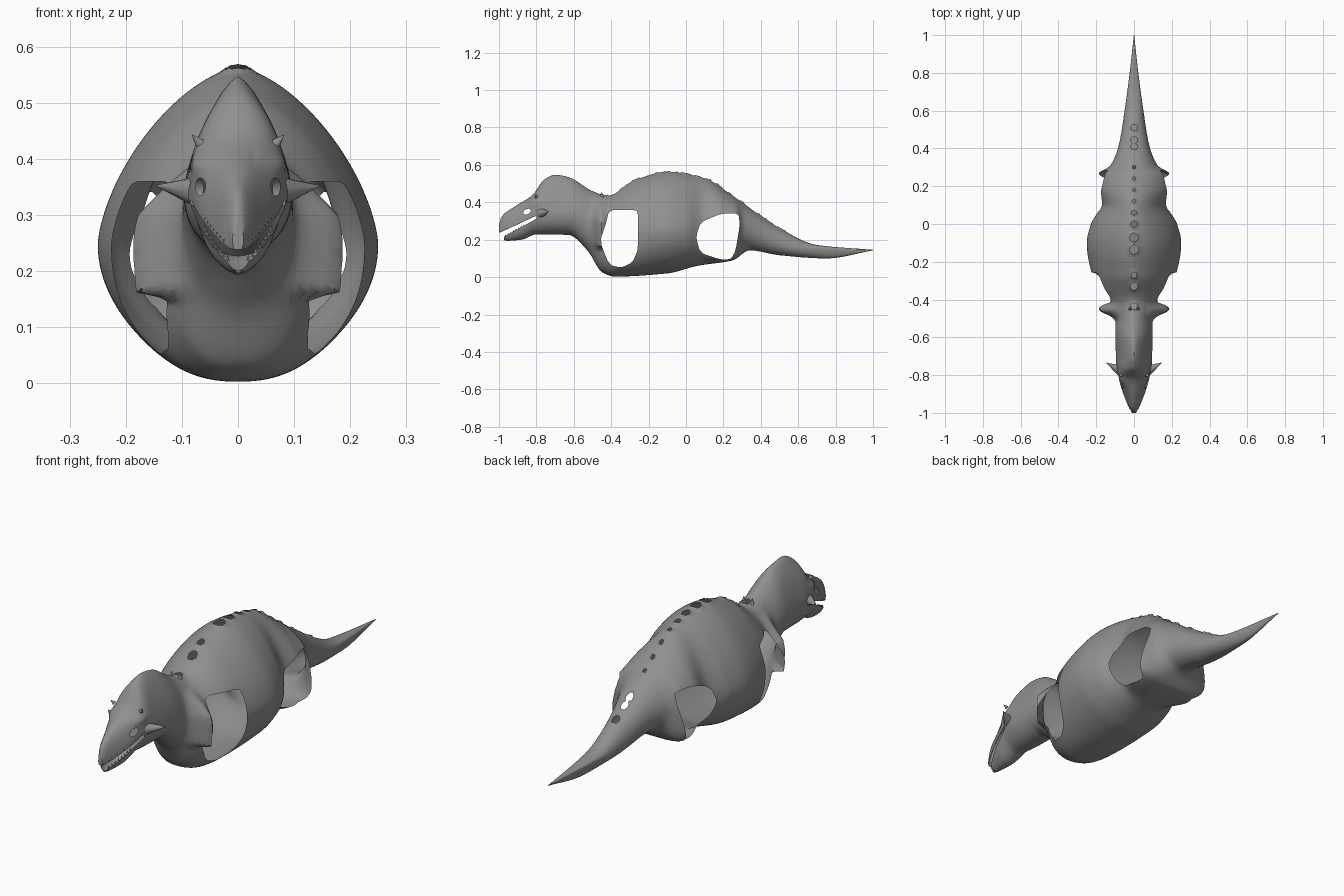
import bpy, bmesh, math
from mathutils import Vector, Matrix
from mathutils.geometry import intersect_point_line

if "Cube" in bpy.data.objects:
    bpy.data.objects.remove(bpy.data.objects["Cube"])

# profile curves along the length (y, value)
TOP = [(-1, .28), (-.985, .325), (-.92, .375), (-.82, .44), (-.76, .52), (-.7, .547),
       (-.63, .535), (-.5, .46), (-.42, .435), (-.27, .52), (-.1, .563), (.1, .528),
       (.26, .427), (.5, .262), (.7, .172), (1, .146)]
BOTTOM = [(-1, .235), (-.96, .194), (-.88, .2), (-.8, .228), (-.63, .226), (-.525, .14),
          (-.45, .027), (-.38, .003), (-.1, .02), (.06, .06), (.25, .09), (.34, .143),
          (.5, .117), (.75, .1), (1, .143)]
WIDTH = [(-1, .01), (-.96, .032), (-.82, .08), (-.72, .096), (-.52, .098), (-.45, .13),
         (-.34, .2), (-.1, .25), (0, .228), (.1, .178), (.19, .2), (.26, .195),
         (.31, .125), (.42, .08), (.6, .05), (.8, .023), (1, .001)]
WIDEST_Z = [(-1, .255), (-.92, .265), (-.8, .335), (-.6, .335), (-.42, .245), (.3, .25),
            (.6, .155), (1, .1445)]
ROUND_UP = [(-1, 2), (-.82, 2), (-.7, 1.4), (-.5, 1.65), (-.1, 1.55), (.2, 1.6), (.4, 2), (1, 2)]
ROUND_LOW = [(-1, 2), (-.56, 2), (-.45, 2.5), (-.1, 1.95), (.08, 2.1), (.26, 4.5), (.34, 2), (1, 2)]


def curve(pts, y):
    """Smooth curve through the points without overshoot."""
    i = max(k for k in range(len(pts) - 1) if pts[k][0] <= y + 1e-9 or k == 0)

    def sl(k):
        return (pts[k + 1][1] - pts[k][1]) / (pts[k + 1][0] - pts[k][0])

    def tangent(k):
        if k == 0 or k == len(pts) - 1:
            return sl(min(k, len(pts) - 2))
        a, b = sl(k - 1), sl(k)
        return 2 * a * b / (a + b) if a * b > 0 else 0
    h = pts[i + 1][0] - pts[i][0]
    t = (y - pts[i][0]) / h
    return ((2*t**3 - 3*t*t + 1) * pts[i][1] + (t**3 - 2*t*t + t) * h * tangent(i)
            + (3*t*t - 2*t**3) * pts[i + 1][1] + (t**3 - t*t) * h * tangent(i + 1))


def station(y):
    return [curve(c, y) for c in (TOP, BOTTOM, WIDTH, WIDEST_Z, ROUND_UP, ROUND_LOW)]


def side_x(y, z):
    """Half width of the shell at a height."""
    zt, zb, w, zm, nu, nl = station(y)
    h, n = (zt - zm, nu) if z > zm else (zm - zb, nl)
    return w * max(0, 1 - abs((z - zm) / h) ** n) ** (1 / n)


def swell(x, y, z):
    """Shoulder flare in front of the arm opening, and brow swelling."""
    zf = min(1, max(0, (z - .15) / .012)) * min(1, max(0, (.40 - z) / .1))
    flare = .058 * math.exp(-((y + .455) / .03) ** 2) * zf
    brow = .012 * math.exp(-((y + .82) / .035) ** 2 - ((z - .395) / .02) ** 2)
    return x + math.copysign(flare + brow, x) if abs(x) > .03 else x


def ring(y, count):
    """Evenly spaced egg-shaped section, starting at the ridge."""
    zt, zb, w, zm, nu, nl = station(y)
    pts = []
    for k in range(401):
        a = 2 * math.pi * k / 400
        s, c = math.sin(a), math.cos(a)
        n, h = (nu, zt - zm) if c > 0 else (nl, zm - zb)
        pts.append(Vector((math.copysign(abs(s) ** (2 / n) * w, s), y,
                           zm + math.copysign(abs(c) ** (2 / n) * h, c))))
    d = [0]
    for p, q in zip(pts, pts[1:]):
        d.append(d[-1] + (q - p).length)
    out, j = [], 0
    for k in range(count):
        t = d[-1] * k / count
        while d[j + 1] < t:
            j += 1
        out.append(pts[j].lerp(pts[j + 1], (t - d[j]) / max(d[j + 1] - d[j], 1e-9)))
    return out


def inside(p, poly):
    r = False
    for a, b in zip(poly, poly[1:] + poly[:1]):
        if (a[1] > p[1]) != (b[1] > p[1]):
            if p[0] < (b[0] - a[0]) * (p[1] - a[1]) / (b[1] - a[1]) + a[0]:
                r = not r
    return r


def nearest(p, poly):
    p, found = Vector((*p, 0)), []
    for a, b in zip(poly, poly[1:] + poly[:1]):
        a, b = Vector((*a, 0)), Vector((*b, 0))
        q, t = intersect_point_line(p, a, b)
        found.append(a if t < 0 else b if t > 1 else q)
    return min(found, key=lambda q: (q - p).length)


def cut(bm, poly, axes, zmin=-1, lift=0):
    """Open a hole whose outline follows poly in the chosen plane."""
    i, j = axes
    gone = []
    for f in bm.faces:
        c = f.calc_center_median()
        if c.z > zmin and inside((c[i], c[j]), poly):
            gone.append(f)
    rim = {v for f in gone for v in f.verts}
    bmesh.ops.delete(bm, geom=gone, context='FACES')
    for v in rim:
        if v.is_valid and v.link_faces:
            q = nearest((v.co[i], v.co[j]), poly)
            v.co[i], v.co[j] = q.x, q.y
            v.co.z += lift
            x = side_x(v.co.y, v.co.z) if i == 1 else 0
            if x > 0:  # keep the rim on the shell surface
                v.co.x = swell(math.copysign(x, v.co.x), v.co.y, v.co.z)


def rounded(poly):
    """Clip the corners of an outline."""
    out = []
    for a, b in zip(poly, poly[1:] + poly[:1]):
        a, b = Vector(a), Vector(b)
        out += [tuple(a.lerp(b, .18)), tuple(a.lerp(b, .82))]
    return out


def ellipse(cx, cy, rx, ry, tilt=0, n=20):
    out = []
    for k in range(n):
        a = 2 * math.pi * k / n
        x, y = rx * math.cos(a), ry * math.sin(a)
        out.append((cx + x*math.cos(tilt) - y*math.sin(tilt),
                    cy + x*math.sin(tilt) + y*math.cos(tilt)))
    return out


hide = bpy.data.materials.new("dark_grey")
hide.diffuse_color = (.28, .28, .28, 1)
hide.use_nodes = True
hide.node_tree.nodes["Principled BSDF"].inputs["Base Color"].default_value = hide.diffuse_color


def finish(name, bm):
    me = bpy.data.meshes.new(name)
    bm.to_mesh(me)
    bm.free()
    me.materials.append(hide)
    ob = bpy.data.objects.new(name, me)
    bpy.context.collection.objects.link(ob)
    bpy.context.view_layer.objects.active = ob
    ob.select_set(True)
    bpy.ops.object.shade_smooth_by_angle(angle=math.radians(50))
    ob.select_set(False)


def spike(bm, base, tip, r, seg=12):
    base, tip = Vector(base), Vector(tip)
    d = tip - base
    m = Matrix.Translation((base + tip) / 2) @ d.to_track_quat('Z', 'Y').to_matrix().to_4x4()
    bmesh.ops.create_cone(bm, cap_ends=False, segments=seg, radius1=r, radius2=r * .05,
                          depth=d.length, matrix=m)


# body shell lofted from snout to tail tip
N, R = 128, 190
bm = bmesh.new()
rows = []
for k in range(R + 1):
    row = []
    for p in ring(-1 + 2 * k / R, N):
        row.append(bm.verts.new((swell(*p), p.y, p.z)))
    rows.append(row)
for a, b in zip(rows, rows[1:]):
    for k in range(N):
        m = (k + 1) % N
        bm.faces.new((a[k], a[m], b[m], b[k]))
bm.faces.new(rows[0][::-1])
bm.faces.new(rows[-1])

# leg openings, mouth and eyes
YZ, XY = (1, 2), (0, 1)
cut(bm, rounded([(-.41, .36), (-.265, .36), (-.256, .33), (-.256, .15), (-.285, .08),
                 (-.345, .05), (-.41, .065), (-.46, .19), (-.43, .28)]), YZ)
cut(bm, rounded([(.053, .22), (.08, .295), (.19, .34), (.28, .342), (.288, .28), (.265, .14),
                 (.24, .095), (.18, .095), (.075, .13)]), YZ)
cut(bm, [(-1.02, .235), (-.99, .24), (-.8, .328), (-.8, .312), (-.972, .217),
         (-.975, .15), (-1.02, .15)], YZ)
cut(bm, ellipse(-.85, .35, .022, .014, .5), YZ)

# row of spine sockets along the back, widest over the ribs
for y in (.51, .445, .41, .3, .24, .18, .12, .06, 0, -.07, -.135, -.27, -.33, -.435):
    r = .009 + .015 * math.exp(-((y + .12) / .16) ** 2) + (.008 if y > .4 or y < -.3 else 0)
    cut(bm, ellipse(0, y, r, r), XY, station(y)[3], .006)
bmesh.ops.recalc_face_normals(bm, faces=bm.faces)
finish("body_shell", bm)

# cheek horns, brow points and nape points
bm = bmesh.new()
for s in (-1, 1):
    spike(bm, (s*.075, -.775, .342), (s*.145, -.735, .352), .027)
    spike(bm, (s*.068, -.80, .428), (s*.082, -.808, .443), .009)
    spike(bm, (s*.02, -.45, .43), (s*.022, -.45, .455), .010)
finish("head_horns", bm)

# teeth along both jaws
bm = bmesh.new()
for k in range(8):
    y = -.965 + .014 * k
    lo = .219 + (y + .97) * .55
    hi = .243 + (y + .985) * .46
    for s in (-1, 1):
        xl, xh = side_x(y, lo) - .006, side_x(y, hi) - .006
        spike(bm, (s*xl, y, lo - .004), (s*xl, y, lo + .007), .004, 6)
        spike(bm, (s*xh, y - .008, hi + .004), (s*xh, y - .008, hi - .006), .004, 6)
finish("teeth", bm)
